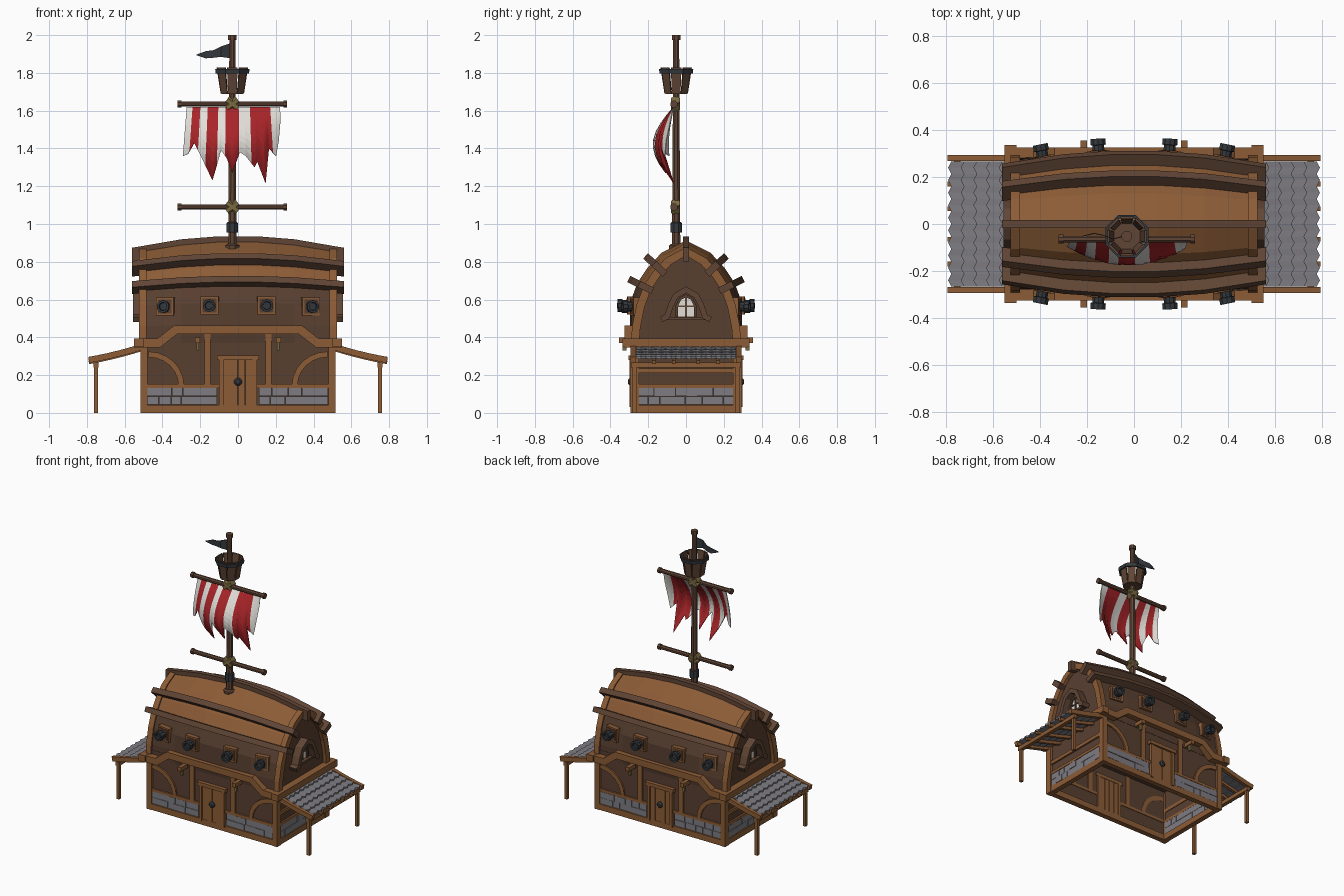
import bpy, bmesh, math, random
from mathutils import Vector, Matrix

if "Cube" in bpy.data.objects:
    bpy.data.objects.remove(bpy.data.objects["Cube"])
random.seed(4)

def material(name, rgb):
    m = bpy.data.materials.new(name)
    m.diffuse_color = [((c / 255 + .055) / 1.055) ** 2.4 for c in rgb] + [1]
    m.use_nodes = True
    m.node_tree.nodes["Principled BSDF"].inputs["Base Color"].default_value = m.diffuse_color
    return m

TRIM = material("light timber", (140, 92, 54))
WALL = material("dark planks", (88, 63, 48))
RAIL = material("rail timber", (96, 69, 53))
STONE = material("grey stone", (126, 124, 130))
METAL = material("black iron", (52, 56, 60))
WHITE = material("white cloth", (226, 223, 217))
RED = material("red cloth", (168, 36, 40))
ROPE = material("rope", (122, 106, 64))

def make(name, verts, faces, *mats):
    me = bpy.data.meshes.new(name)
    me.from_pydata([tuple(v) for v in verts], [], faces)
    bm = bmesh.new()
    bm.from_mesh(me)
    bmesh.ops.recalc_face_normals(bm, faces=bm.faces)
    bm.to_mesh(me)
    bm.free()
    for m in mats:
        me.materials.append(m)
    ob = bpy.data.objects.new(name, me)
    bpy.context.collection.objects.link(ob)
    return ob

def loft(name, rings, *mats, caps=True):
    n = len(rings[0])
    faces = [(i * n + j, i * n + (j + 1) % n, (i + 1) * n + (j + 1) % n, (i + 1) * n + j)
             for i in range(len(rings) - 1) for j in range(n)]
    if caps:
        faces += [tuple(range(n)), tuple(range((len(rings) - 1) * n, len(rings) * n))]
    return make(name, [v for r in rings for v in r], faces, *mats)

def box(name, x, y, z, mat):
    """x, y, z are (low, high) ranges."""
    return loft(name, [[(a, y[0], z[0]), (a, y[1], z[0]), (a, y[1], z[1]), (a, y[0], z[1])] for a in x], mat)

def tube(name, p0, stations, direction, mat, n=8):
    """stations: (distance along direction, radius)"""
    p0, d = Vector(p0), Vector(direction).normalized()
    q = d.to_track_quat('Z', 'Y')
    return loft(name, [[p0 + d * t + q @ Vector((r * math.cos(a), r * math.sin(a), 0))
                        for a in [(j + .5) * math.tau / n for j in range(n)]] for t, r in stations], mat)

def strip(name, pts, half, a, b, axis, mat):
    """Mitred bar along a 2D path, from a to b along the given axis."""
    P = [Vector(p) for p in pts]
    rings = []
    for i, p in enumerate(P):
        d0 = (p - P[i - 1]).normalized() if i else (P[1] - p).normalized()
        d1 = (P[i + 1] - p).normalized() if i < len(P) - 1 else d0
        t = (d0 + d1).normalized()
        n = Vector((-t.y, t.x)) * half / max(.5, t.dot(d0))
        q = [(p - n, a), (p + n, a), (p + n, b), (p - n, b)]
        rings.append([(v.x, c, v.y) if axis == 'Y' else (c, v.x, v.y) for v, c in q])
    return loft(name, rings, mat)

# ---- hull shape: half section from eaves to ridge, swelling amidships
Q = [(.28, .37), (.273, .46), (.25, .57), (.215, .665), (.165, .74), (.1, .81), (0, .865)]

def hull(s, x, off=0, side=1):
    """Point and normal (y, z) on the hull at section index s."""
    i = min(int(s), 5)
    f = s - i
    p = Vector(Q[i]).lerp(Vector(Q[i + 1]), f)
    t = Vector(Q[min(i + 1, 6)]) - Vector(Q[i if f or i == 0 else i - 1])
    n = Vector((t.y, -t.x)).normalized() if s < 6 else Vector((0, 1))
    p += n * (off + .05 * (1 - (x / .5) ** 2) * min(1, s / 2))
    return Vector((x, p.x * side, p.y)), Vector((0, n.x * side, n.y))

def section(x, off=0):
    return [hull(s, x, off, 1)[0] for s in range(7)] + [hull(s, x, off, -1)[0] for s in range(5, -1, -1)]

body = loft("hull", [section(x) for x in (-.5, -.3, -.1, .1, .3, .5)], WALL, TRIM)
for f in body.data.polygons:
    f.material_index = int(f.center.z > .675 and abs(f.normal.x) < .8)

XS = (-.56, -.3, -.1, .1, .3, .56)
def rail(name, s, side, lo, hi, w):
    rings = []
    for x in XS:
        p, n = hull(s, x, 0, side)
        t = Vector((0, -n.z, n.y)) * w
        rings.append([p + n * lo - t, p + n * hi - t, p + n * hi + t, p + n * lo + t])
    loft(name, rings, RAIL)

rail("ridge_beam", 6, 1, -.05, .022, .017)
for sy in (-1, 1):
    rail("upper_rail", 4.35, sy, -.03, .05, .019)
    rail("lower_rail", 3, sy, -.03, .05, .018)

# ---- gable ends: arch trim, hooded window
for sx in (-1, 1):
    x0, x1 = .485 * sx, .525 * sx
    out, inn = section(.5, .012), section(.5, -.032)
    loft("gable_arch", [[(x0, *o.yz), (x1, *o.yz), (x1, *i.yz), (x0, *i.yz)] for o, i in zip(out, inn)], TRIM)
    half = [(.13, .495), (.1, .51), (.08, .57), (.055, .62), (0, .652)]
    strip("window_hood", [(-y, z) for y, z in half] + half[-2::-1], .015, .49 * sx, .555 * sx, 'X', RAIL)
    arch = [(-.05, .51), (.05, .51), (.05, .565), (.03, .605), (0, .62), (-.03, .605), (-.05, .565)]
    loft("window_glass", [[(x, y, z) for y, z in arch] for x in (.498 * sx, .506 * sx)], WHITE)
    strip("window_frame", arch[1:] + arch[:1], .007, .495 * sx, .515 * sx, 'X', WALL)
    xr = sorted((.5 * sx, .512 * sx))
    box("window_bar", xr, (-.005, .005), (.51, .62), RAIL)
    box("window_bar", xr, (-.05, .05), (.56, .568), RAIL)
    box("window_sill", sorted((.5 * sx, .53 * sx)), (-.1, .1), (.492, .508), RAIL)
    box("end_beam", sorted((.5 * sx, .55 * sx)), (-.335, .335), (.348, .395), TRIM)

# ---- lower storey
def stones(name, a, b, fixed, along_x):
    """Two uneven courses of blocks from a to b."""
    for z0, z1 in ((.045, .088), (.09, .132)):
        p = a
        while p < b - .005:
            q = p + random.uniform(.05, .09)
            q = b if b - q < .04 else q
            d = random.uniform(0, .006)
            lo, hi = sorted((fixed * .95, fixed + math.copysign(d, fixed)))
            r = (p, q - .002)
            box(name, r if along_x else (lo, hi), (lo, hi) if along_x else r, (z0, z1), STONE)
            p = q

for sy in (-1, 1):
    def Y(a, b):
        return sorted((a * sy, b * sy))
    box("long_wall", (-.5, .5), Y(.262, .278), (.01, .42), WALL)
    box("sill_beam", (-.51, .51), Y(.255, .292), (0, .042), TRIM)
    strip("floor_band", [(-.55, .37), (-.42, .37), (-.33, .44), (.33, .44), (.42, .37), (.55, .37)],
          .023, .27 * sy, .325 * sy, 'Y', TRIM)
    for sx in (-1, 1):
        def X(a, b):
            return sorted((a * sx, b * sx))
        box("corner_post", X(.478, .515), Y(.25, .295), (0, .36), TRIM)
        box("wall_post", X(.145, .178), Y(.258, .29), (.15, .43), TRIM)
        box("wall_rail", X(.1, .49), Y(.258, .29), (.132, .152), TRIM)
        stones("wall_stone", *X(.11, .478), .286 * sy, True)
        strip("curved_brace", [(sx * (.475 - .175 * math.sin(a)), .145 + .165 * math.cos(a))
                               for a in [k * math.pi / 12 for k in range(7)]],
              .015, .26 * sy, .289 * sy, 'Y', TRIM)
        box("door_post", X(.078, .1), Y(.255, .298), (.03, .285), TRIM)
        box("bracket", X(.2, .228), Y(.28, .355), (.37, .398), TRIM)
        box("bracket_hook", X(.207, .221), Y(.315, .335), (.33, .37), ROPE)
    box("door_lintel", (-.112, .112), Y(.255, .305), (.28, .305), TRIM)
    for k in range(4):
        box("door_plank", (-.078 + .039 * k, -.041 + .039 * k), Y(.258, .29 + .002 * (k % 2)), (.04, .282), TRIM)
    tube("door_knocker", (0, .285 * sy, .165), [(0, .022), (.012, .022), (.022, .012)], (0, sy, 0), METAL)

    # cannons on the hull wall
    for cx, turn in ((-.385, -.2), (-.15, -.05), (.15, .05), (.385, .2)):
        p, n = hull(1.9, cx, 0, sy)
        d = Vector((turn, sy, 0)).normalized()
        q = d.to_track_quat('Z', 'Y')
        sq = lambda t, h: [p + d * t + q @ Vector(c) for c in ((-h, -h, 0), (h, -h, 0), (h, h, 0), (-h, h, 0))]
        loft("cannon_port", [sq(-.03, .048), sq(.016, .048)], TRIM)
        loft("cannon_port_inset", [sq(0, .037), sq(.018, .037)], WALL)
        tube("cannon", p, [(0, .027), (.04, .026), (.042, .034), (.068, .034), (.068, .022), (.05, .02)], d, METAL, 10)

# ---- end walls and lean-to roofs
def roof_z(x):
    d = x - .5
    return .36 - .32 * d + .25 * d * d

for sx in (-1, 1):
    def X(a, b):
        return sorted((a * sx, b * sx))
    box("end_wall", X(.485, .5), (-.27, .27), (.01, .37), WALL)
    box("end_sill", X(.475, .512), (-.28, .28), (0, .042), TRIM)
    box("end_rail", X(.48, .512), (-.27, .27), (.132, .152), TRIM)
    box("end_rail", X(.48, .512), (-.27, .27), (.21, .235), TRIM)
    stones("end_stone", -.25, .25, .506 * sx, False)
    xs = [.5 + .058 * k for k in range(6)]
    for y in (-.28, -.17, -.065, .065, .17, .28):
        w, h, drop = (.013, .016, .008) if abs(y) > .2 else (.01, .01, .02)
        strip("rafter", [(x * sx, roof_z(x) - drop) for x in xs], h, y - w, y + w, 'Y', TRIM)
    box("eave_beam", X(.738, .765), (-.29, .29), (.24, .268), TRIM)
    for y in (-.272, .272):
        box("lean_to_post", X(.74, .762), (y - .011, y + .011), (0, .27), TRIM)
    for k in range(5):
        rings = []
        for j in range(21):
            x0 = .505 + .054 * k
            x1 = x0 + .062 + (.007 if j % 2 else -.007)
            z0, z1 = roof_z(x0) - .002, roof_z(x1) + .009
            y = -.266 + .0266 * j
            rings.append([(x0 * sx, y, z0), (x1 * sx, y, z1), (x1 * sx, y, z1 - .012), (x0 * sx, y, z0 - .006)])
        loft("roof_tiles", rings, STONE)

# ---- mast, yards and crow's nest
MX, MY = -.03, -.052
tube("mast", (MX, MY, 0), [(.84, .024), (1.3, .021), (1.975, .017), (1.975, .024), (2, .024)], (0, 0, 1), RAIL)
tube("mast_collar", (MX, MY, 0), [(.85, .04), (.885, .04), (.895, .03)], (0, 0, 1), RAIL)
tube("mast_band", (MX, MY, 0), [(.955, .032), (1.005, .032), (1.01, .026)], (0, 0, 1), METAL)
for z in (1.09, 1.635):
    tube("yard", (MX - .29, MY - .012, z), [(0, .02), (.02, .02), (.02, .015), (.56, .015), (.56, .02), (.58, .02)],
         (1, 0, 0), RAIL)
    for s in (-1, 1):
        tube("yard_lashing", (MX - .03, MY - .004, z - .022 * s), [(0, .026), (.074, .026)], (.06, 0, .044 * s), ROPE)

def polar(r, a, z):
    return Vector((MX + r * math.cos(a), MY + r * math.sin(a), z))

tube("nest_floor", (MX, MY, 0), [(1.688, .062), (1.705, .066)], (0, 0, 1), RAIL)
for k in range(8):
    a = k * math.tau / 8
    loft("nest_stave", [[polar(r, a - w, z), polar(r, a + w, z), polar(r - .01, a + w, z), polar(r - .01, a - w, z)]
                        for r, w, z in ((.066, .35, 1.69), (.088, .33, 1.828))], RAIL)
loft("nest_hoop", [[polar(r, k * math.tau / 8 + math.pi / 8, z) for r, z in
                    ((.082, 1.798), (.096, 1.798), (.098, 1.82), (.082, 1.82))] for k in range(9)], METAL, caps=False)

# ---- pennant
flag = [(-.045, 1.878, 1.955, 0), (-.09, 1.885, 1.94, -.012), (-.13, 1.88, 1.92, .004),
        (-.17, 1.877, 1.915, .012), (-.22, 1.893, 1.897, 0)]
loft("pennant", [[(x, MY + y - .002, a), (x, MY + y + .002, a), (x, MY + y + .002, b), (x, MY + y - .002, b)]
                 for x, a, b, y in flag], METAL)

# ---- ragged striped sail: lower edge as (x, z), stripes by x
hem = [(-.29, 1.36), (-.265, 1.37), (-.235, 1.43), (-.19, 1.35), (-.13, 1.23), (-.09, 1.39), (-.06, 1.35), (-.03, 1.27),
       (.01, 1.38), (.04, 1.36), (.085, 1.30), (.1, 1.33), (.138, 1.215), (.165, 1.4), (.2, 1.36), (.22, 1.44), (.24, 1.56)]
edges = [-.257, -.212, -.17, -.11, -.068, .006, .07, .185]

def hem_z(x):
    for (a, za), (b, zb) in zip(hem, hem[1:]):
        if a <= x <= b:
            return za + (zb - za) * (x - a) / (b - a)

cols = sorted({x for x, _ in hem} | set(edges))
R, verts, faces, stripe = 8, [], [], []
for i, x in enumerate(cols):
    for j in range(R + 1):
        z = 1.62 + (hem_z(x) - 1.62) * j / R
        t = (1.62 - z) / .4
        u = (x + .025) / .265
        verts.append((-.025 + (x + .025) * (.93 + .12 * t), -.068 - .108 * math.sin(math.pi * min(t, 1)) * (1 - .75 * u * u), z))
        if i and j:
            v = i * (R + 1) + j
            faces.append((v, v - 1, v - R - 2, v - R - 1))
            stripe.append(sum(e < (x + cols[i - 1]) / 2 for e in edges) % 2)
sail = make("sail", verts, faces, WHITE, RED)
for f, s in zip(sail.data.polygons, stripe):
    f.material_index = s
sol = sail.modifiers.new("thickness", 'SOLIDIFY')
sol.thickness = .005
